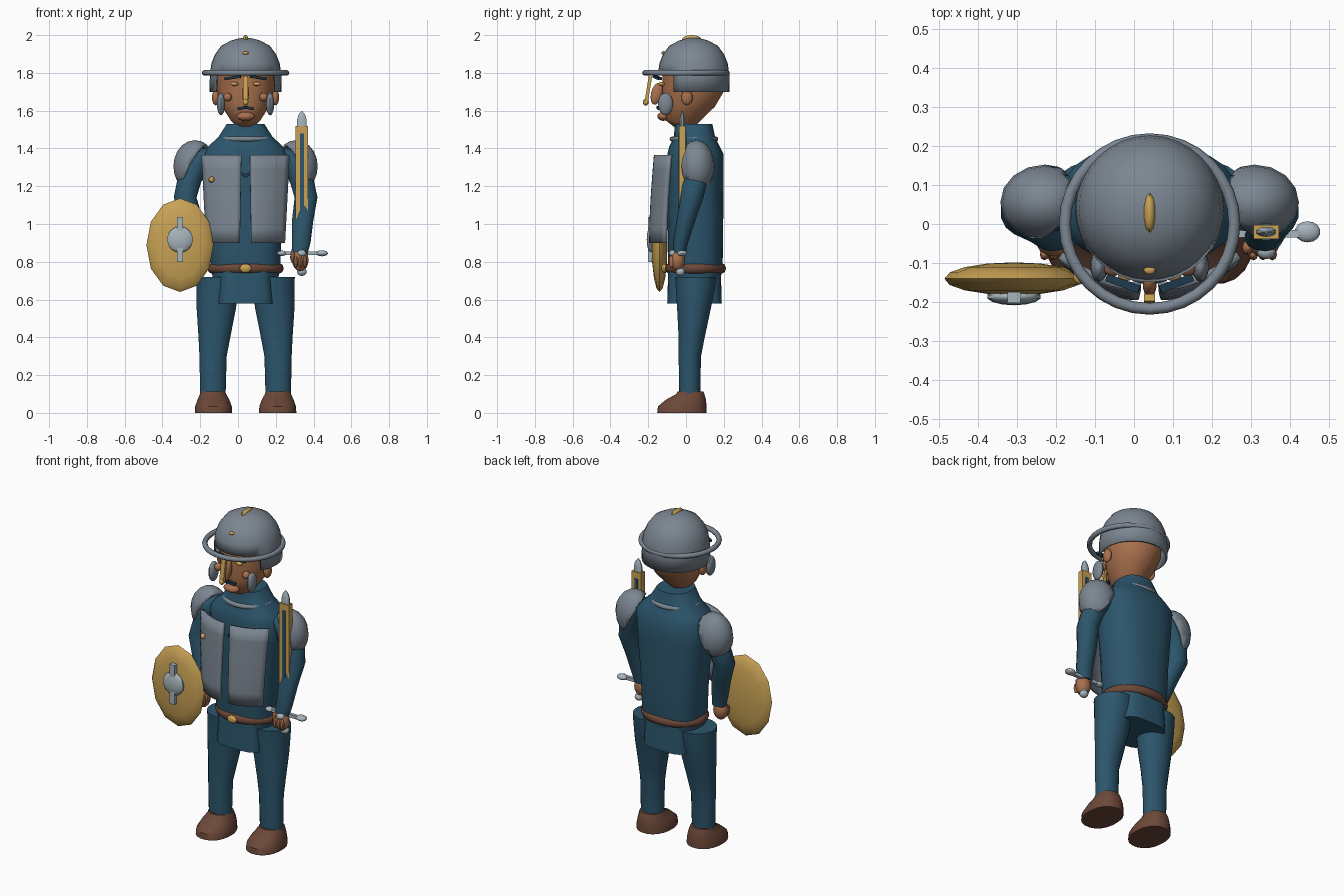
import bpy, bmesh, math
from mathutils import Vector, Matrix, Euler

if "Cube" in bpy.data.objects:
    bpy.data.objects.remove(bpy.data.objects["Cube"])

CX = 0.04  # symmetry line of the body


def mat(name, r, g, b):
    m = bpy.data.materials.new(name)
    m.diffuse_color = (r, g, b, 1)
    m.use_nodes = True
    m.node_tree.nodes["Principled BSDF"].inputs["Base Color"].default_value = m.diffuse_color
    return m


BLUE = mat("blue cloth", 0.025, 0.092, 0.15)
DARK = mat("dark blue", 0.012, 0.04, 0.07)
STEEL = mat("grey steel", 0.2, 0.24, 0.285)
LIGHT = mat("light steel", 0.38, 0.46, 0.5)
GOLD = mat("gold", 0.58, 0.36, 0.09)
SKIN = mat("skin", 0.4, 0.165, 0.075)
BROWN = mat("brown leather", 0.15, 0.065, 0.04)


def finish(name, bm, m, angle=40):
    bmesh.ops.recalc_face_normals(bm, faces=bm.faces)
    me = bpy.data.meshes.new(name)
    bm.to_mesh(me)
    bm.free()
    me.materials.append(m)
    ob = bpy.data.objects.new(name, me)
    bpy.context.collection.objects.link(ob)
    bpy.ops.object.select_all(action='DESELECT')
    ob.select_set(True)
    bpy.context.view_layer.objects.active = ob
    bpy.ops.object.shade_smooth_by_angle(angle=math.radians(angle))
    return ob


def thicken(ob, t):
    md = ob.modifiers.new("thickness", 'SOLIDIFY')
    md.thickness = t
    md.offset = 0


def loft(name, rings, m, n=20, power=1.0, angle=40):
    """Horizontal oval rings (x, y, z, rx, ry) joined into a closed body."""
    bm = bmesh.new()
    loops = []
    for x, y, z, rx, ry in rings:
        loop = []
        for i in range(n):
            a = 2 * math.pi * (i + 0.5) / n
            c, s = math.cos(a), math.sin(a)
            loop.append(bm.verts.new((x + rx * math.copysign(abs(c) ** power, c),
                                      y + ry * math.copysign(abs(s) ** power, s), z)))
        loops.append(loop)
    for a, b in zip(loops, loops[1:]):
        for i in range(n):
            bm.faces.new((a[i], a[(i + 1) % n], b[(i + 1) % n], b[i]))
    bm.faces.new(loops[0])
    bm.faces.new(loops[-1])
    return finish(name, bm, m, angle)


def place(loc, size, rot=(0, 0, 0)):
    return Matrix.LocRotScale(Vector(loc), Euler(rot), Vector(size))


def ball(name, loc, size, m, rot=(0, 0, 0), seg=14):
    bm = bmesh.new()
    bmesh.ops.create_uvsphere(bm, u_segments=seg, v_segments=8, radius=1,
                              matrix=place(loc, size, rot))
    return finish(name, bm, m)


def box(name, loc, size, m, rot=(0, 0, 0)):
    bm = bmesh.new()
    bmesh.ops.create_cube(bm, size=1, matrix=place(loc, size, rot))
    return finish(name, bm, m, 30)


def ring(name, loc, rx, ry, r, m, rz=None):
    bm = bmesh.new()
    n, k = 32, 8
    rz = rz or r
    vs = [[bm.verts.new((loc[0] + (rx + r * math.cos(b)) * math.cos(a),
                         loc[1] + (ry + r * math.cos(b)) * math.sin(a),
                         loc[2] + rz * math.sin(b)))
           for b in (2 * math.pi * j / k for j in range(k))]
          for a in (2 * math.pi * i / n for i in range(n))]
    for i in range(n):
        for j in range(k):
            bm.faces.new((vs[i][j], vs[(i + 1) % n][j],
                          vs[(i + 1) % n][(j + 1) % k], vs[i][(j + 1) % k]))
    return finish(name, bm, m, 60)


# Tunic, skirt, belt and collar
loft("tunic", [(CX, .05, .68, .17, .13), (CX, .05, .78, .185, .145), (CX, .05, 1.0, .195, .148),
               (CX, .05, 1.25, .22, .15), (CX, .05, 1.37, .228, .15), (CX, .045, 1.41, .2, .135),
               (CX, .045, 1.46, .145, .11), (CX, .04, 1.53, .1, .1)], BLUE, 24, .8)
loft("skirt", [(CX, .045, .58, .15, .145), (CX, .045, .75, .14, .14)], BLUE, 24, .5)
ring("belt", (CX, .05, .765), .18, .14, .022, BROWN, .027)
ball("buckle", (CX, -.115, .765), (.032, .015, .024), GOLD)
ring("neck_ring", (CX, .042, 1.45), .137, .115, .014, STEEL)
for s in (-1, 1):
    box("tunic_clasp", (CX + s * .014, -.107, 1.262), (.036, .02, .016), DARK, (0, -s * .6, 0))

# Breastplate halves: curved sheets with a gap between them
for s in (-1, 1):
    bm = bmesh.new()
    rows = []
    for j in range(7):
        v = j / 6
        row = []
        for i in range(9):
            u = i / 8
            inner, outer = .022 + .008 * v, .228 - .025 * v
            y = -.16 + .08 * u ** 2 - .025 * math.sin(v * math.pi / 2)
            row.append(bm.verts.new((CX + s * (inner + (outer - inner) * u), y, 1.365 - .465 * v)))
        rows.append(row)
    for a, b in zip(rows, rows[1:]):
        for i in range(8):
            bm.faces.new((a[i], a[i + 1], b[i + 1], b[i]))
    thicken(finish("breastplate", bm, STEEL), .02)
ball("breastplate_rivet", (-.14, -.135, 1.235), (.016, .02, .016), GOLD)

# Limbs, mirrored about the body line
for s in (-1, 1):
    def X(d):
        return CX + s * d
    loft("leg", [(X(.173), .02, .09, .068, .056), (X(.172), .02, .3, .073, .06),
                 (X(.165), .03, .4, .085, .07), (X(.155), .042, .55, .105, .09),
                 (X(.148), .05, .66, .113, .105), (X(.148), .05, .72, .114, .11)], BLUE)
    loft("shoe", [(X(.17), -.022, 0, .1, .132), (X(.17), -.02, .035, .098, .13),
                  (X(.17), .0, .07, .085, .107), (X(.172), .023, .1, .07, .075),
                  (X(.172), .023, .112, .066, .07)], BROWN, 20, .9)
    w = .24 if s < 0 else .285  # wrist offset
    loft("arm", [(X(w), -.035, .84, .043, .033), (X(w + .01), -.03, .9, .05, .04),
                 (X((w + .32) / 2), .0, 1.02, .058, .05), (X(.32), .03, 1.14, .062, .062),
                 (X(.3), .045, 1.22, .066, .068), (X(.26), .055, 1.32, .075, .074),
                 (X(.215), .055, 1.375, .075, .07), (X(.18), .055, 1.4, .05, .05)], BLUE, 14)
    hx = X(w + .005)
    ball("hand", (hx, -.045, .81), (.045, .04, .06), SKIN)
    for k in range(3):
        ball("finger", (hx - .024 + .024 * k, -.078, .8), (.012, .015, .032), SKIN, seg=8)
    ball("thumb", (hx - s * .04, -.06, .825), (.014, .02, .03), SKIN, seg=8)
    # Shoulder guard: a dome cut open on its inner lower side
    bm = bmesh.new()
    bmesh.ops.create_uvsphere(bm, u_segments=16, v_segments=10, radius=1)
    bmesh.ops.bisect_plane(bm, geom=bm.verts[:] + bm.edges[:] + bm.faces[:], plane_co=(0, 0, 0),
                           plane_no=Vector((s * .8, .25, .55)), clear_inner=True)
    bm.transform(place((X(.268), .055, 1.305), (.105, .088, .13)))
    thicken(finish("shoulder_guard", bm, STEEL), .018)

# Head
loft("head", [(CX, -.01, 1.515, .045, .055), (CX, -.015, 1.55, .08, .095), (CX, .015, 1.62, .125, .138),
              (CX, .038, 1.7, .152, .163), (CX, .04, 1.8, .155, .165)], SKIN, 24)
ball("chin", (CX, -.12, 1.57), (.05, .032, .024), SKIN)
ball("nose", (CX, -.155, 1.69), (.018, .03, .06), SKIN, (-.25, 0, 0))
for s in (-1, 1):
    ball("ear", (CX + s * .158, .005, 1.67), (.02, .03, .042), SKIN)
    ball("cheek", (CX + s * .095, -.112, 1.672), (.023, .022, .023), SKIN)
    ball("cheek_guard", (CX + s * .13, -.108, 1.635), (.022, .04, .06), STEEL)
    ball("eye", (CX + s * .06, -.13, 1.742), (.022, .016, .011), GOLD)
    box("brow", (CX + s * .068, -.152, 1.775), (.09, .02, .014), DARK, (0, s * .15, s * .35))
    box("moustache", (CX + s * .02, -.142, 1.614), (.044, .02, .014), DARK, (0, s * .2, s * .25))

# Helmet: dome with a band that is open at the face
bm = bmesh.new()
prof = [(.186, 1.7), (.184, 1.79), (.176, 1.85), (.158, 1.895), (.125, 1.94), (.075, 1.967), (.025, 1.98)]
n = 32
loops = [[bm.verts.new((CX + r * math.sin(2 * math.pi * i / n),
                        .04 - r * math.cos(2 * math.pi * i / n), z)) for i in range(n)]
         for r, z in prof]
for j in range(len(prof) - 1):
    for i in range(n):
        if j == 0 and (i < 5 or i >= n - 5):
            continue
        k = (i + 1) % n
        bm.faces.new((loops[j][i], loops[j][k], loops[j + 1][k], loops[j + 1][i]))
bm.faces.new(loops[-1])
bmesh.ops.delete(bm, geom=[v for v in bm.verts if not v.link_faces], context='VERTS')
thicken(finish("helmet", bm, STEEL), .01)
ring("helmet_brim", (CX, 0, 1.8), .217, .217, .015, STEEL)
ball("helmet_rivet", (CX, -.118, 1.905), (.016, .012, .01), GOLD, seg=8)
ball("helmet_crest", (CX, .03, 1.976), (.016, .052, .024), GOLD, seg=10)
box("nose_guard", (CX, -.2, 1.71), (.028, .018, .145), GOLD, (-.16, 0, 0))
ball("nose_guard_tip", (CX, -.213, 1.645), (.016, .016, .018), GOLD, seg=10)

# Shield: faceted oval lens with boss
bm = bmesh.new()
bmesh.ops.create_uvsphere(bm, u_segments=12, v_segments=8, radius=1,
                          matrix=Matrix.Rotation(math.pi / 2, 4, 'X'))
bm.transform(place((-.307, -.14, .888), (.178, .042, .248)))
finish("shield", bm, GOLD)
ball("shield_boss", (-.307, -.186, .918), (.07, .022, .07), LIGHT)
box("shield_bar", (-.307, -.188, .918), (.034, .028, .24), LIGHT)

# Sword held upright
box("scabbard", (.338, -.02, 1.27), (.065, .036, .5), GOLD)
for y in (-.039, -.001):
    box("scabbard_stripe", (.338, y, 1.25), (.022, .006, .46), BLUE)
loft("sword_tip", [(.338, -.02, 1.51, .027, .013), (.338, -.02, 1.55, .027, .013),
                   (.338, -.02, 1.58, .018, .009), (.338, -.02, 1.597, .003, .003)], LIGHT, 10)
loft("sword_grip", [(.338, -.03, .74, .014, .014), (.338, -.02, 1.03, .014, .014)], LIGHT, 8)
box("crossguard", (.338, -.025, .845), (.21, .02, .02), LIGHT)
ball("crossguard_hub", (.338, -.07, .845), (.024, .02, .018), LIGHT)
ball("crossguard_end", (.232, -.025, .845), (.026, .022, .014), LIGHT)
ball("crossguard_end", (.444, -.02, .845), (.033, .027, .016), LIGHT)
ball("pommel", (.338, -.03, .747), (.026, .024, .022), LIGHT)
